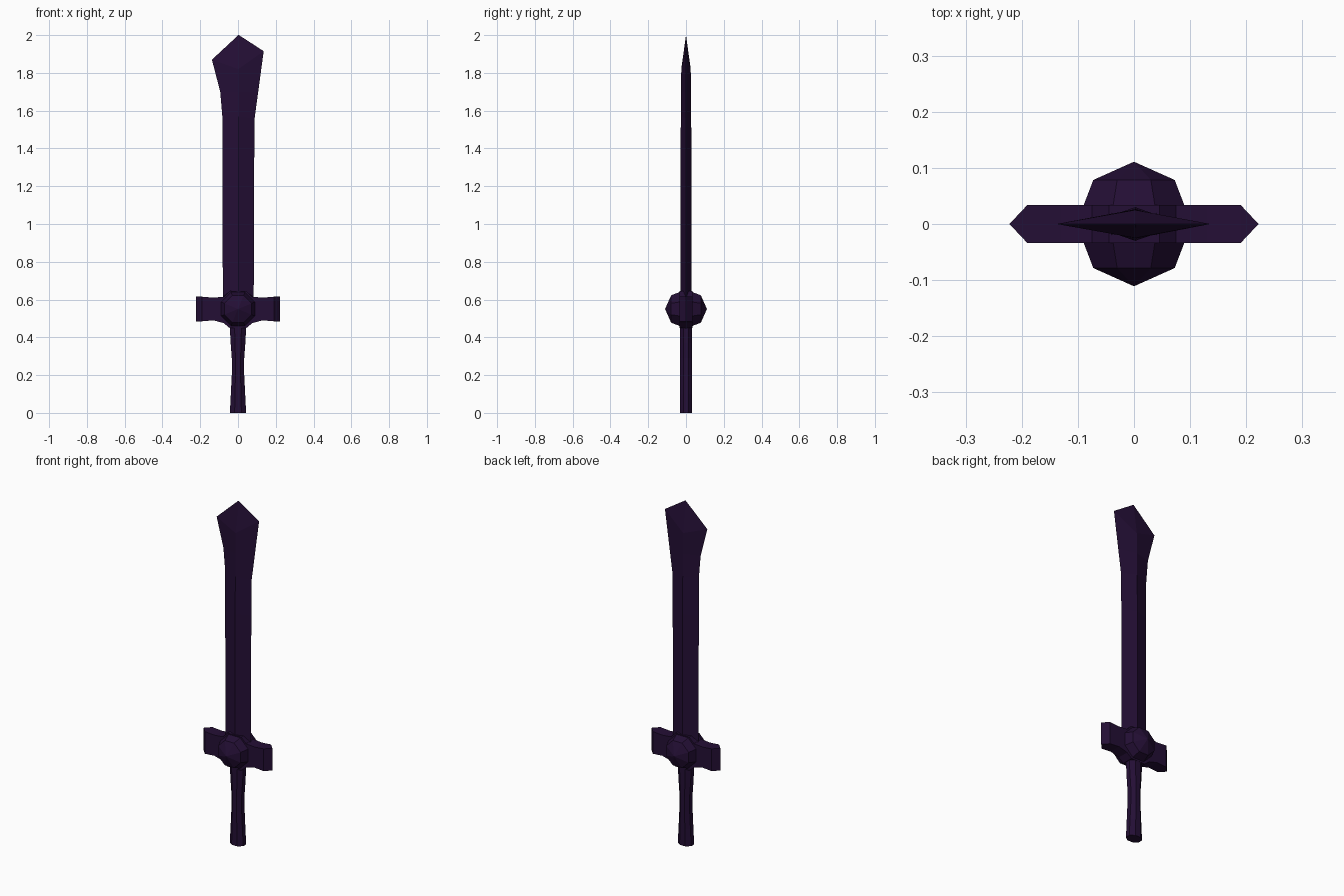
import bpy, bmesh
from math import cos, sin, pi

cube = bpy.data.objects.get("Cube")
if cube:
    bpy.data.objects.remove(cube)

COLOUR = (0.0176, 0.0046, 0.036, 1)
mat = bpy.data.materials.new("dark purple")
mat.use_nodes = True
mat.diffuse_color = COLOUR
mat.node_tree.nodes["Principled BSDF"].inputs["Base Color"].default_value = COLOUR


def finish(bm, name):
    """Clean a bmesh and turn it into a flat shaded object."""
    bmesh.ops.remove_doubles(bm, verts=bm.verts, dist=0.0005)
    bmesh.ops.recalc_face_normals(bm, faces=bm.faces)
    mesh = bpy.data.meshes.new(name)
    bm.to_mesh(mesh)
    bm.free()
    mesh.materials.append(mat)
    obj = bpy.data.objects.new(name, mesh)
    bpy.context.collection.objects.link(obj)
    return obj


def loft(name, rings):
    """Skin a list of rings that have equal point counts, with capped ends."""
    bm = bmesh.new()
    loops = [[bm.verts.new(p) for p in ring] for ring in rings]
    n = len(loops[0])
    for a, b in zip(loops, loops[1:]):
        for i in range(n):
            j = (i + 1) % n
            bm.faces.new((a[i], a[j], b[j], b[i]))
    bm.faces.new(loops[0])
    bm.faces.new(loops[-1])
    return finish(bm, name)


# Blade: diamond section, each row is (left x, left z, right x, right z, ridge z, half thickness)
blade_rows = [
    (-0.08, 0.58, 0.083, 0.58, 0.58, 0.03),
    (-0.083, 1.35, 0.086, 1.35, 1.35, 0.03),
    (-0.083, 1.57, 0.088, 1.56, 1.57, 0.027),
    (-0.094, 1.70, 0.107, 1.70, 1.70, 0.026),
    (-0.138, 1.87, 0.136, 1.915, 1.82, 0.025),
    (0.005, 2.0, 0.005, 2.0, 2.0, 0.0),
]
loft("blade", [
    [(xl, 0, zl), (0.002, -t, zm), (xr, 0, zr), (0.002, t, zm)]
    for xl, zl, xr, zr, zm, t in blade_rows
])

# Crossguard: rectangular section along x with wedge ends, rows are (x, low z, high z, half depth)
half = [
    (0.045, 0.45, 0.645, 0.034),
    (0.075, 0.475, 0.615, 0.034),
    (0.13, 0.49, 0.61, 0.034),
    (0.19, 0.485, 0.615, 0.034),
    (0.222, 0.485, 0.615, 0.0),
]
guard_rows = [(-x, lo, hi, y) for x, lo, hi, y in reversed(half)] + half
loft("crossguard", [
    [(x, -y, lo), (x, y, lo), (x, y, hi), (x, -y, hi)]
    for x, lo, hi, y in guard_rows
])

# Grip: eight-sided, waisted across its width; rows are (z, half width)
grip_rows = [(0, 0.043), (0.1, 0.038), (0.2, 0.033), (0.29, 0.033),
             (0.37, 0.039), (0.43, 0.042), (0.48, 0.042)]
angles = [(i + 0.5) * pi / 4 for i in range(8)]
edge = cos(pi / 8)
loft("grip", [
    [(w / edge * cos(a), 0.033 / edge * sin(a), z) for a in angles]
    for z, w in grip_rows
])

# Faceted orb: poles face front and back
R = 0.111
loft("orb", [
    [(R * sin(p) * cos(a), -R * cos(p), 0.55 + R * sin(p) * sin(a)) for a in angles]
    for p in (0.001, pi / 4, pi / 2, 3 * pi / 4, pi - 0.001)
])
